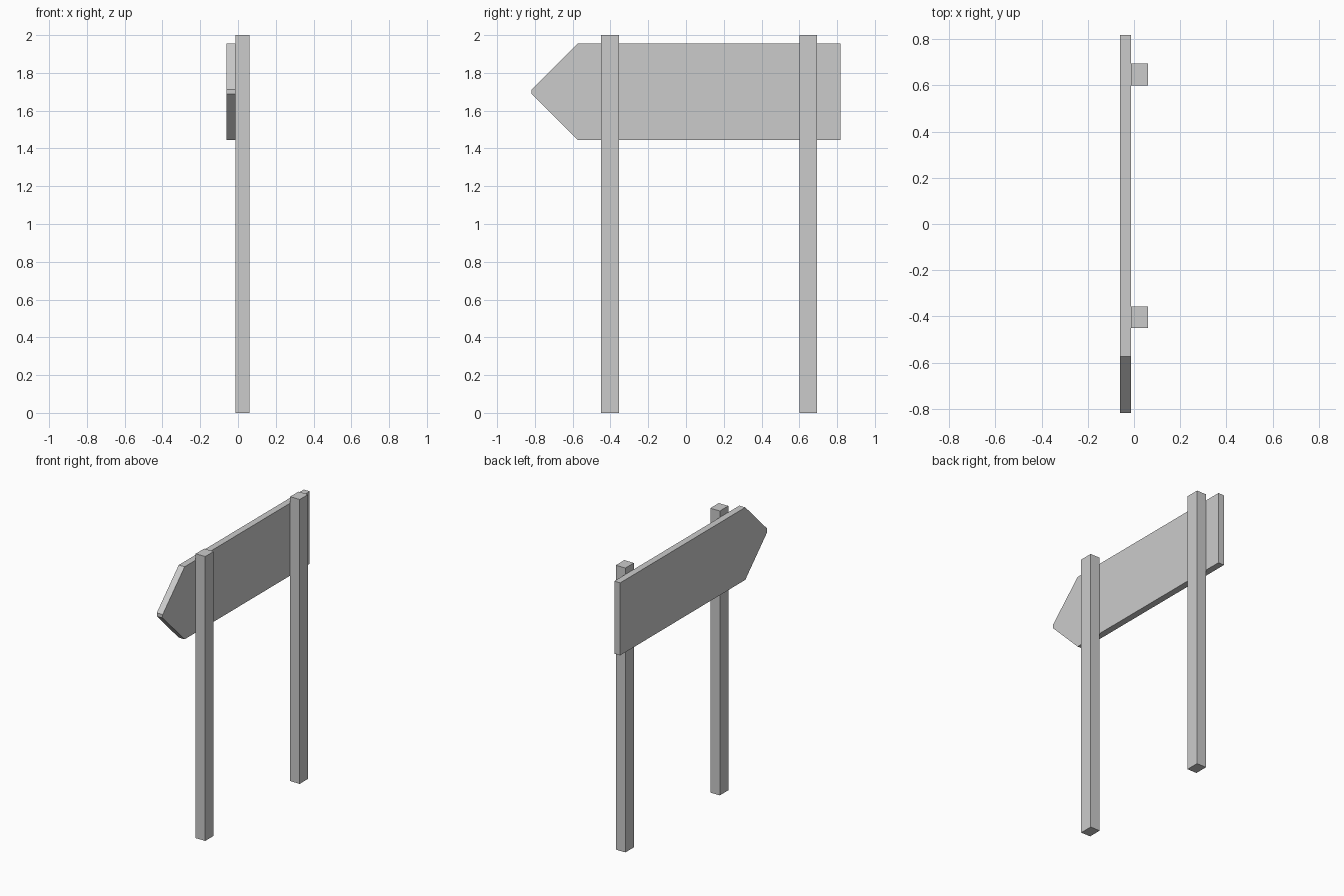
import bpy, bmesh

if "Cube" in bpy.data.objects:
    bpy.data.objects.remove(bpy.data.objects["Cube"])


def prism(name, profile, x0, x1):
    """Extrude a (y, z) profile along x."""
    bm = bmesh.new()
    face = bm.faces.new([bm.verts.new((x0, y, z)) for y, z in profile])
    ext = bmesh.ops.extrude_face_region(bm, geom=[face])
    verts = [v for v in ext["geom"] if isinstance(v, bmesh.types.BMVert)]
    bmesh.ops.translate(bm, verts=verts, vec=(x1 - x0, 0, 0))
    bmesh.ops.recalc_face_normals(bm, faces=bm.faces)
    mesh = bpy.data.meshes.new(name)
    bm.to_mesh(mesh)
    bm.free()
    obj = bpy.data.objects.new(name, mesh)
    bpy.context.collection.objects.link(obj)
    return obj


# Arrow-shaped board with a slightly blunted tip
MID, HALF, TIP = 1.70, 0.255, 0.012
prism("arrow_board", [
    (0.817, MID - HALF), (0.817, MID + HALF), (-0.573, MID + HALF),
    (-0.817, MID + TIP), (-0.817, MID - TIP), (-0.573, MID - HALF),
], -0.06, -0.014)

# Two square posts behind the board
for name, y in (("front_post", -0.403), ("back_post", 0.647)):
    w = 0.047
    prism(name, [(y - w, 0), (y + w, 0), (y + w, 2), (y - w, 2)], -0.014, 0.06)
